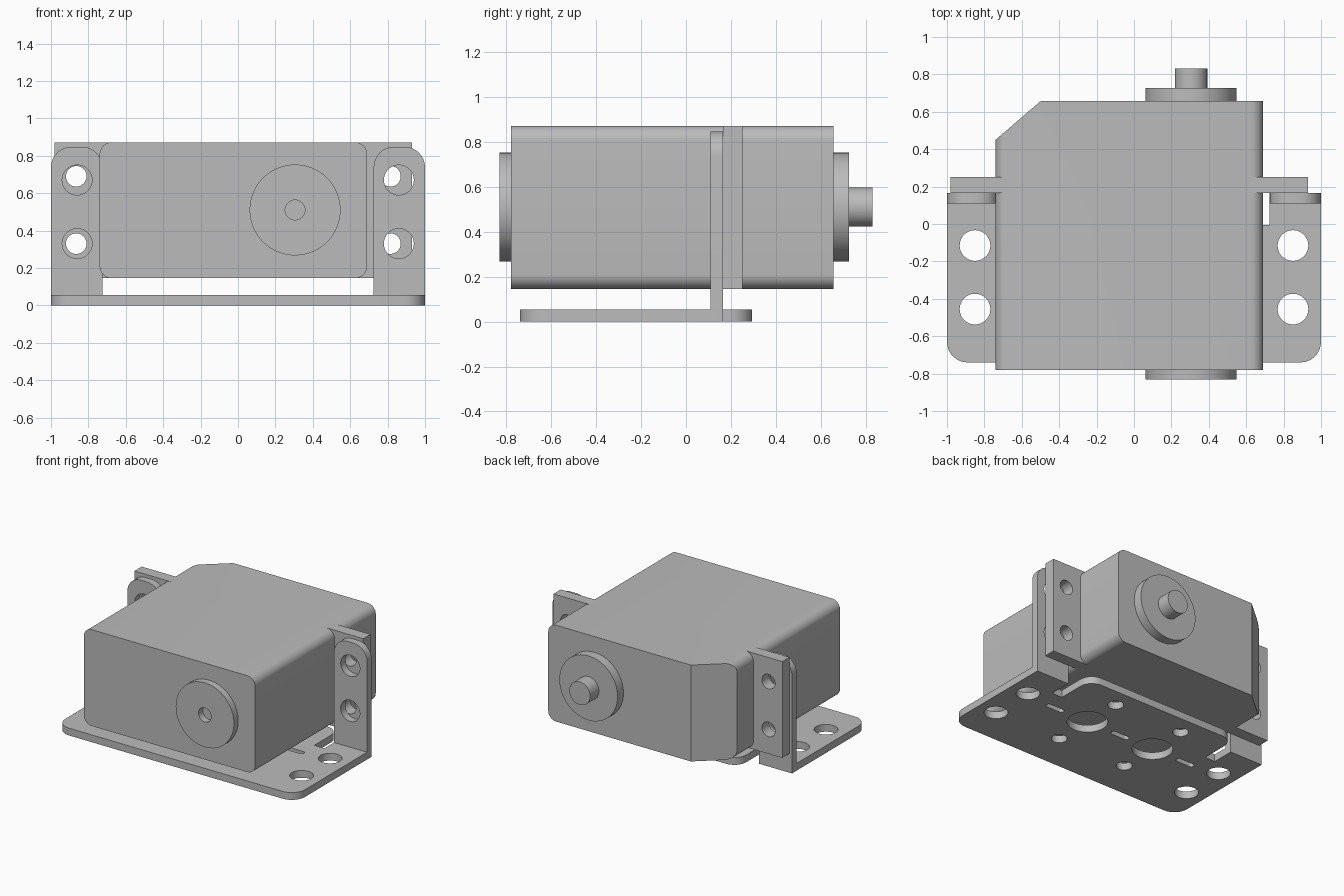
import bpy, bmesh
from math import pi, sin, cos
from mathutils import Vector

cube = bpy.data.objects.get("Cube")
if cube:
    bpy.data.objects.remove(cube, do_unlink=True)

grey = bpy.data.materials.new("plain grey")
grey.use_nodes = True
grey.diffuse_color = (0.5, 0.5, 0.5, 1)
grey.node_tree.nodes["Principled BSDF"].inputs["Base Color"].default_value = (0.5, 0.5, 0.5, 1)


def rounded(corners, steps=8):
    """Outline from (x, y, radius) corners; rounded corners are right angles."""
    out = []
    for i, (x, y, r) in enumerate(corners):
        p = Vector((x, y))
        if r == 0:
            out.append(p)
            continue
        back = (Vector(corners[i - 1][:2]) - p).normalized()
        ahead = (Vector(corners[(i + 1) % len(corners)][:2]) - p).normalized()
        centre = p + r * (back + ahead)
        for k in range(steps + 1):
            t = pi / 2 * k / steps
            out.append(centre - r * (ahead * cos(t) + back * sin(t)))
    return out


def rect(x0, x1, y0, y1, r=0):
    return rounded([(x0, y0, r), (x1, y0, r), (x1, y1, r), (x0, y1, r)])


def circle(x, y, r, n=48):
    return [Vector((x + r * cos(2 * pi * k / n), y + r * sin(2 * pi * k / n))) for k in range(n)]


def slab(name, loops, lo, hi, upright=True):
    """Extrude outline and hole loops: along y if upright, otherwise along z."""
    curve = bpy.data.curves.new(name, 'CURVE')
    curve.dimensions = '2D'
    curve.fill_mode = 'BOTH'
    curve.extrude = (hi - lo) / 2
    for loop in loops:
        spline = curve.splines.new('POLY')
        spline.points.add(len(loop) - 1)
        for point, p in zip(spline.points, loop):
            point.co = (p.x, p.y, 0, 1)
        spline.use_cyclic_u = True
    helper = bpy.data.objects.new(name + " outline", curve)
    bpy.context.collection.objects.link(helper)
    graph = bpy.context.evaluated_depsgraph_get()
    mesh = bpy.data.meshes.new_from_object(helper.evaluated_get(graph))
    bpy.data.objects.remove(helper, do_unlink=True)
    mid = (lo + hi) / 2
    bm = bmesh.new()
    bm.from_mesh(mesh)
    for v in bm.verts:
        x, y, z = v.co
        v.co = (x, mid - z, y) if upright else (x, y, mid + z)
    bmesh.ops.remove_doubles(bm, verts=bm.verts, dist=1e-5)
    bmesh.ops.recalc_face_normals(bm, faces=bm.faces)
    bm.to_mesh(mesh)
    bm.free()
    mesh.materials.clear()
    mesh.materials.append(grey)
    obj = bpy.data.objects.new(name, mesh)
    bpy.context.collection.objects.link(obj)
    return obj


# Motor case: rounded along its length, one back corner cut off
case = slab("motor_case", [rect(-0.74, 0.69, 0.145, 0.872, 0.065)], -0.78, 0.657)
bm = bmesh.new()
bm.from_mesh(case.data)
cut = bmesh.ops.bisect_plane(bm, geom=bm.verts[:] + bm.edges[:] + bm.faces[:],
                             plane_co=(-0.74, 0.45, 0), plane_no=(-0.207, 0.24, 0),
                             clear_outer=True)
rim = [g for g in cut["geom_cut"] if isinstance(g, bmesh.types.BMEdge)]
bmesh.ops.holes_fill(bm, edges=rim)
bmesh.ops.recalc_face_normals(bm, faces=bm.faces)
bm.to_mesh(case.data)
bm.free()

# Mounting ears of the case
for name, x0, x1, hole_x in (("right_ear", -0.98, -0.675, -0.865), ("left_ear", 0.625, 0.93, 0.815)):
    holes = [circle(hole_x, z, 0.055) for z in (0.33, 0.69)]
    slab(name, [rect(x0, x1, 0.145, 0.872)] + holes, 0.165, 0.252)

# Bosses and output shaft
AX, AZ = 0.305, 0.51
slab("front_boss", [circle(AX, AZ, 0.243, 64), circle(AX, AZ, 0.053)], -0.831, -0.78)
slab("back_boss", [circle(AX, AZ, 0.243, 64)], 0.657, 0.727)
shaft = slab("output_shaft", [circle(AX, AZ, 0.087)], 0.69, 0.831)
bevel = shaft.modifiers.new("rounded end", 'BEVEL')
bevel.width = 0.015
bevel.segments = 3
bevel.limit_method = 'ANGLE'

# Bracket base plate: tongue at the back, relief notches beside the folds
T = 0.055
half = [(1, -0.74, 0.11), (1, 0.165, 0), (0.725, 0.165, 0),
        (0.725, -0.005, 0), (0.64, -0.005, 0), (0.64, 0.295, 0.1)]
mirrored = [(-x, y, r) for x, y, r in reversed(half)]
holes = [rect(x - 0.075, x + 0.075, -0.17, -0.13, 0.0199) for x in (-0.58, 0, 0.58)]
for s in (-1, 1):
    holes += [circle(s * 0.85, y, 0.082) for y in (-0.455, -0.115)]
    holes += [circle(s * 0.29, y, 0.055) for y in (-0.45, 0.15)]
    holes.append(circle(s * 0.29, -0.15, 0.14))
slab("base_plate", [rounded(half + mirrored)] + holes, 0, T, upright=False)

# Upright bracket tabs
for name, s in (("right_tab", -1), ("left_tab", 1)):
    x0, x1 = sorted((s * 0.725, s))
    outline = rounded([(x0, T, 0), (x1, T, 0), (x1, 0.848, 0.11), (x0, 0.848, 0.11)])
    slab(name, [outline] + [circle(s * 0.86, z, 0.08) for z in (0.33, 0.67)], 0.11, 0.165)

# Smooth the curved walls, keep the corners crisp
bpy.ops.object.select_all(action='DESELECT')
for obj in bpy.context.scene.objects:
    if obj.type == 'MESH' and grey.name in obj.data.materials:
        obj.select_set(True)
        bpy.context.view_layer.objects.active = obj
bpy.ops.object.shade_smooth_by_angle(angle=pi / 6)
